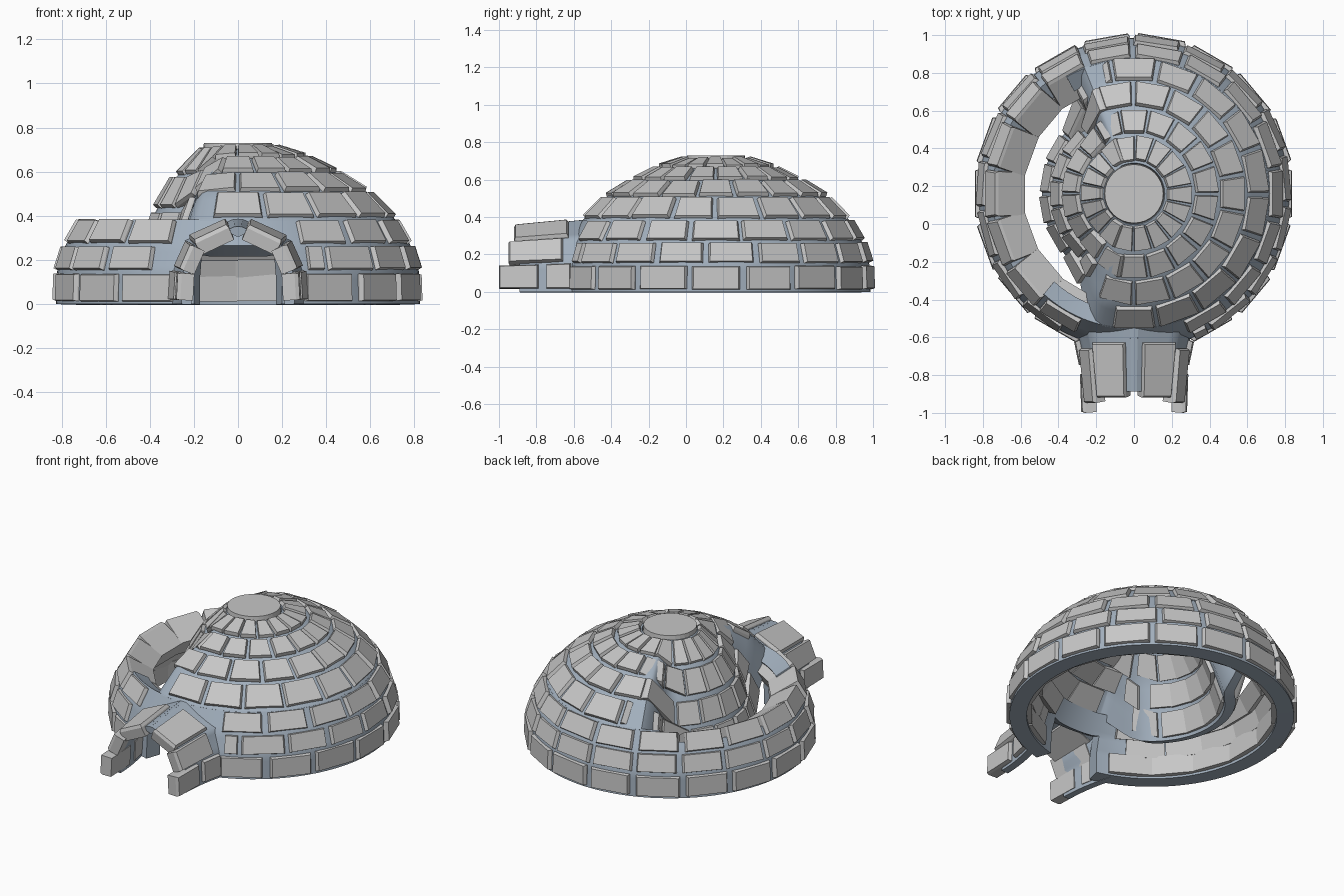
import bpy, bmesh, random
from math import sin, cos, radians
from mathutils import Vector

random.seed(4)
if "Cube" in bpy.data.objects:
    bpy.data.objects.remove(bpy.data.objects["Cube"])


def material(name, color):
    m = bpy.data.materials.new(name)
    m.use_nodes = True
    m.diffuse_color = color
    m.node_tree.nodes["Principled BSDF"].inputs["Base Color"].default_value = color
    return m


SNOW = material("snow block grey", (0.57, 0.57, 0.57, 1))
MORTAR = material("packed ice blue", (0.36, 0.43, 0.51, 1))
CENTER_Y = 0.16

# Radius and height at each course boundary
LOWER = [(0.85, 0), (0.845, 0.15), (0.805, 0.275), (0.735, 0.395)]
UPPER = [(0.735, 0.395), (0.61, 0.52), (0.465, 0.608), (0.325, 0.677), (0.17, 0.725)]
SUNKEN = [(0.51, 0.10), (0.455, 0.27), (0.395, 0.43), (0.3, 0.59), (0.17, 0.723)]


def along(profile, u):
    i = max(0, min(int(u), len(profile) - 2))
    return Vector(profile[i]).lerp(Vector(profile[i + 1]), u - i)


def cave_in(deg):
    # Abrupt at the back, gentler at the front
    deg %= 360
    t = max(0, min(1, (deg - 112) / 17, (256 - deg) / 28))
    return t * t * (3 - 2 * t)


def ring_point(deg, rz):
    a = radians(deg)
    return Vector((rz[0] * cos(a), rz[0] * sin(a) + CENTER_Y, rz[1]))


def lower_wall(deg, u):
    return ring_point(deg, along(LOWER, u))


def upper_dome(deg, u):
    return ring_point(deg, along(UPPER, u).lerp(along(SUNKEN, u), cave_in(deg)))


# Tunnel half-section, widening and rising towards the dome
ARCH = [(0.28, 0), (0.272, 0.15), (0.215, 0.28), (0.025, 0.37), (0, 0.372)]


def tunnel(side):
    def point(y, u):
        back = max(0, (y + 0.92) / 0.3)
        x, z = along(ARCH, u)
        flare = 1 + 0.14 * back * back
        return Vector((side * x * flare, y, z * (1 + 0.08 * back)))
    return point


def normal(surface, a, u, da):
    n = (surface(a + da, u) - surface(a - da, u)).cross(
        surface(a, u + 0.05) - surface(a, u - 0.05))
    return n.normalized()


def finish(bm, name, mat, smooth=False):
    bmesh.ops.recalc_face_normals(bm, faces=bm.faces)
    mesh = bpy.data.meshes.new(name)
    bm.to_mesh(mesh)
    bm.free()
    mesh.materials.append(mat)
    for p in mesh.polygons:
        p.use_smooth = smooth
    ob = bpy.data.objects.new(name, mesh)
    bpy.context.collection.objects.link(ob)
    return ob


def add_block(bm, surface, a0, a1, u0, u1, da, depth):
    """Tapered flat-faced block set through the surface."""
    n = normal(surface, (a0 + a1) / 2, (u0 + u1) / 2, da)
    base = [surface(a, u) for a, u in ((a0, u0), (a1, u0), (a1, u1), (a0, u1))]
    mid = sum(base, Vector()) / 4
    lift = random.uniform(-0.004, 0.004)
    rings = []
    for scale, offset in ((0.94, lift), (1, lift - 0.018), (0.97, -depth)):
        rings.append([bm.verts.new(mid + (p - mid) * scale + n * offset) for p in base])
    bm.faces.new(rings[0])
    bm.faces.new(rings[-1][::-1])
    for top, low in zip(rings, rings[1:]):
        for i in range(4):
            j = (i + 1) % 4
            bm.faces.new((top[i], low[i], low[j], top[j]))


def add_course(name, surface, row, count, start, blocked, depth):
    bm = bmesh.new()
    step = 360 / count
    lo, hi = blocked
    for k in range(count):
        a = (start + k * step) % 360
        half = step * random.uniform(0.41, 0.46)
        a0, a1 = a - half, a + half
        # Trim blocks against the bare stretch
        if a0 < hi and a1 > lo:
            if a < (lo + hi) / 2:
                a1 = min(a1, lo)
            else:
                a0 = max(a0, hi)
        if a1 - a0 > 5:
            j = random.uniform(-0.02, 0.02)
            add_block(bm, surface, a0, a1, row + 0.09 + j, row + 0.92 + j, 2, depth)
    return finish(bm, name, SNOW)


def add_shell(name, surface, a_values, u_values, da, thickness, keep=None):
    bm = bmesh.new()
    grid = [[bm.verts.new(surface(a, u) - 0.024 * normal(surface, a, u, da))
             for a in a_values] for u in u_values]
    for low, top in zip(grid, grid[1:]):
        for i in range(len(a_values) - 1):
            if keep is None or keep(a_values[i], low[i].co.z):
                bm.faces.new((low[i], low[i + 1], top[i + 1], top[i]))
    bmesh.ops.remove_doubles(bm, verts=bm.verts, dist=0.0005)
    loose = [v for v in bm.verts if not v.link_faces]
    bmesh.ops.delete(bm, geom=loose, context='VERTS')
    ob = finish(bm, name, MORTAR, True)
    # Wall thickness always grows towards the inside
    outward = ob.data.polygons[0].normal.dot(
        normal(surface, a_values[0], u_values[0] + 0.1, da)) > 0
    mod = ob.modifiers.new("thickness", 'SOLIDIFY')
    mod.thickness = thickness
    mod.offset = -1 if outward else 1
    # Crisp rims on an otherwise smooth shell
    split = ob.modifiers.new("crisp_rims", 'EDGE_SPLIT')
    split.split_angle = radians(50)


# Ice shells behind the blocks, with a doorway and a lowered rim at the gap
angles = [i * 4 for i in range(91)]


def wall_kept(deg, z):
    door = 256 <= deg < 284 and z < 0.26
    gap_rim = 120 <= deg < 228 and z > 0.31
    return not (door or gap_rim)


add_shell("lower_wall_shell", lower_wall, angles, [i / 4 for i in range(13)], 2, 0.1, wall_kept)
add_shell("upper_dome_shell", upper_dome, angles, [i / 4 for i in range(17)], 2, 0.065)

# Courses of blocks: surface, row, count, start angle, bare stretch, depth
courses = [
    (lower_wall, 0, 18, 280, (249, 291), 0.145),
    (lower_wall, 1, 19, 271, (247, 293), 0.145),
    (lower_wall, 2, 18, 280, (247, 290), 0.18),
    (upper_dome, 0, 18, 270, (238, 259), 0.11),
    (upper_dome, 1, 18, 280, (240, 250), 0.11),
    (upper_dome, 2, 18, 270, (0, 0), 0.11),
    (upper_dome, 3, 18, 279, (0, 0), 0.1),
]
for i, course in enumerate(courses):
    add_course(f"block_course_{i + 1}", *course)

# Round cap stone
bm = bmesh.new()
bmesh.ops.create_cone(bm, cap_ends=True, segments=32, radius1=0.16, radius2=0.155, depth=0.05)
bmesh.ops.translate(bm, verts=bm.verts, vec=(0, CENTER_Y, 0.704))
finish(bm, "cap_stone", SNOW)

# Entrance tunnel: shell and blocks on each side
for side, label in ((1, "left"), (-1, "right")):
    wall = tunnel(side)

    def outward(y, u, wall=wall, side=side):
        # Reverse travel on one side keeps the normals facing out
        return wall(y if side > 0 else -1.5 - y, u)

    ys = [-0.89 + i * 0.05 for i in range(8)]
    if side < 0:
        ys = [-1.5 - y for y in reversed(ys)]
    add_shell(f"tunnel_shell_{label}", outward, ys, [i / 4 for i in range(17)], 0.02, 0.045)
    bm = bmesh.new()
    for y0, y1, u0, u1 in ((-1.0, -0.79, 0.12, 0.94), (-0.75, -0.62, 0.12, 0.94),
                           (-0.95, -0.66, 1.08, 1.93), (-0.92, -0.63, 2.08, 2.88)):
        if side < 0:
            y0, y1 = -1.5 - y1, -1.5 - y0
        add_block(bm, outward, y0, y1, u0, u1, 0.02, 0.075)
    finish(bm, f"tunnel_blocks_{label}", SNOW)
